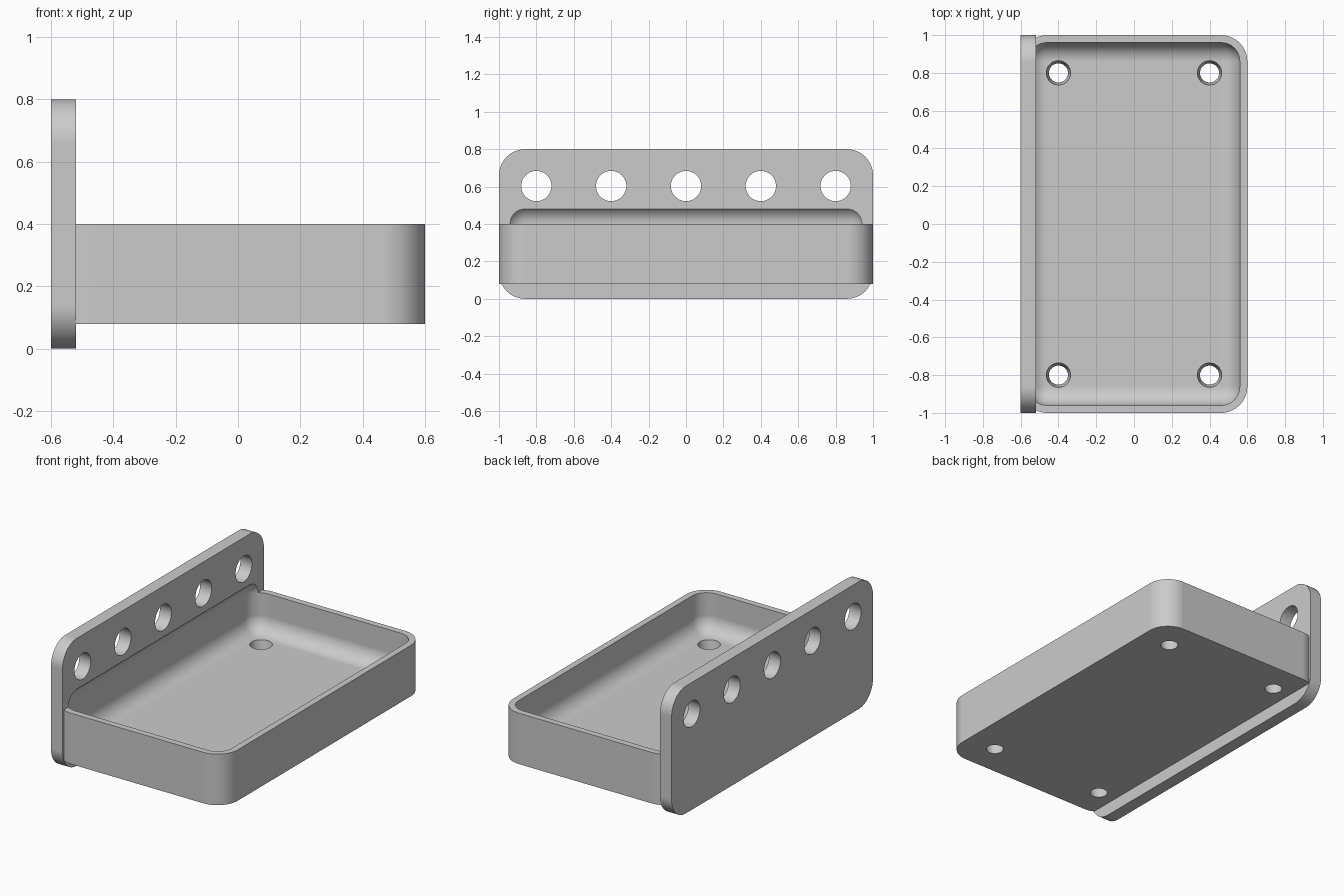
import bpy
import bmesh
from mathutils import Matrix, Vector

if "Cube" in bpy.data.objects:
    bpy.data.objects.remove(bpy.data.objects["Cube"], do_unlink=True)

WALL = 0.04           # tray wall thickness
OUTER_RADIUS = 0.14   # rounding of the plate and the tray
INNER_RADIUS = 0.099  # rounding of the hollow

grey = bpy.data.materials.new("plain_grey")
grey.use_nodes = True
grey.diffuse_color = (0.6, 0.6, 0.6, 1)
grey.node_tree.nodes["Principled BSDF"].inputs["Base Color"].default_value = (0.6, 0.6, 0.6, 1)


def add_object(name, bm):
    bmesh.ops.recalc_face_normals(bm, faces=bm.faces)
    mesh = bpy.data.meshes.new(name)
    bm.to_mesh(mesh)
    bm.free()
    mesh.materials.append(grey)
    obj = bpy.data.objects.new(name, mesh)
    bpy.context.collection.objects.link(obj)
    return obj


def rounded_box(name, low, high, radius, axis=None):
    """Box with rounded edges: those along one axis, or all of them."""
    low, high = Vector(low), Vector(high)
    bm = bmesh.new()
    bmesh.ops.create_cube(bm, size=1)
    bmesh.ops.transform(bm, verts=bm.verts, matrix=Matrix.Translation((low + high) / 2)
                        @ Matrix.Diagonal((high - low).to_4d()))
    edges = [e for e in bm.edges if axis is None
             or abs((e.verts[0].co - e.verts[1].co).normalized()[axis]) > 0.9]
    bmesh.ops.bevel(bm, geom=edges, offset=radius, offset_type='OFFSET',
                    segments=14, profile=0.5, affect='EDGES')
    return add_object(name, bm)


def drill(name, centres, r_low, r_high, depth, turn=Matrix()):
    """A set of round cutters, one at each centre."""
    bm = bmesh.new()
    for c in centres:
        bmesh.ops.create_cone(bm, cap_ends=True, segments=48, radius1=r_low, radius2=r_high,
                              depth=depth, matrix=Matrix.Translation(c) @ turn)
    return add_object(name, bm)


def combine(target, other, operation):
    mod = target.modifiers.new(other.name, 'BOOLEAN')
    mod.operation = operation
    mod.solver = 'EXACT'
    mod.object = other
    bpy.context.view_layer.objects.active = target
    bpy.ops.object.modifier_apply(modifier=mod.name)
    bpy.data.objects.remove(other, do_unlink=True)


# Upright back plate and tray block, joined into one body
shelf = rounded_box("tray_with_back_plate", (-0.6, -1, 0), (-0.52, 1, 0.8), OUTER_RADIUS, axis=0)
tray = rounded_box("tray_block", (-0.599, -1, 0.08), (0.6, 1, 0.4), OUTER_RADIUS, axis=2)
combine(shelf, tray, 'UNION')

# Fully rounded hollow above a thick floor, which also scoops into the back plate
hollow = rounded_box("tray_hollow", (-0.6 + WALL, -1 + WALL, 0.16),
                     (0.6 - WALL, 1 - WALL, 0.5), INNER_RADIUS)
combine(shelf, hollow, 'DIFFERENCE')

# Row of holes through the back plate
row = [(-0.56, 0.4 * i, 0.603) for i in range(-2, 3)]
combine(shelf, drill("plate_holes", row, 0.081, 0.081, 0.2, Matrix.Rotation(1.5707963, 4, 'Y')),
        'DIFFERENCE')

# Tapered drain holes near the floor corners
corners = [(x, y, 0.12) for x in (-0.4, 0.4) for y in (-0.8, 0.8)]
combine(shelf, drill("drain_holes", corners, 0.047, 0.068, 0.12), 'DIFFERENCE')

# Smooth fillets with crisp edges and clean flat faces
bpy.ops.object.select_all(action='DESELECT')
shelf.select_set(True)
bpy.context.view_layer.objects.active = shelf
bpy.ops.object.shade_smooth_by_angle(angle=0.52)
normals = shelf.modifiers.new("clean_normals", 'WEIGHTED_NORMAL')
normals.keep_sharp = True
